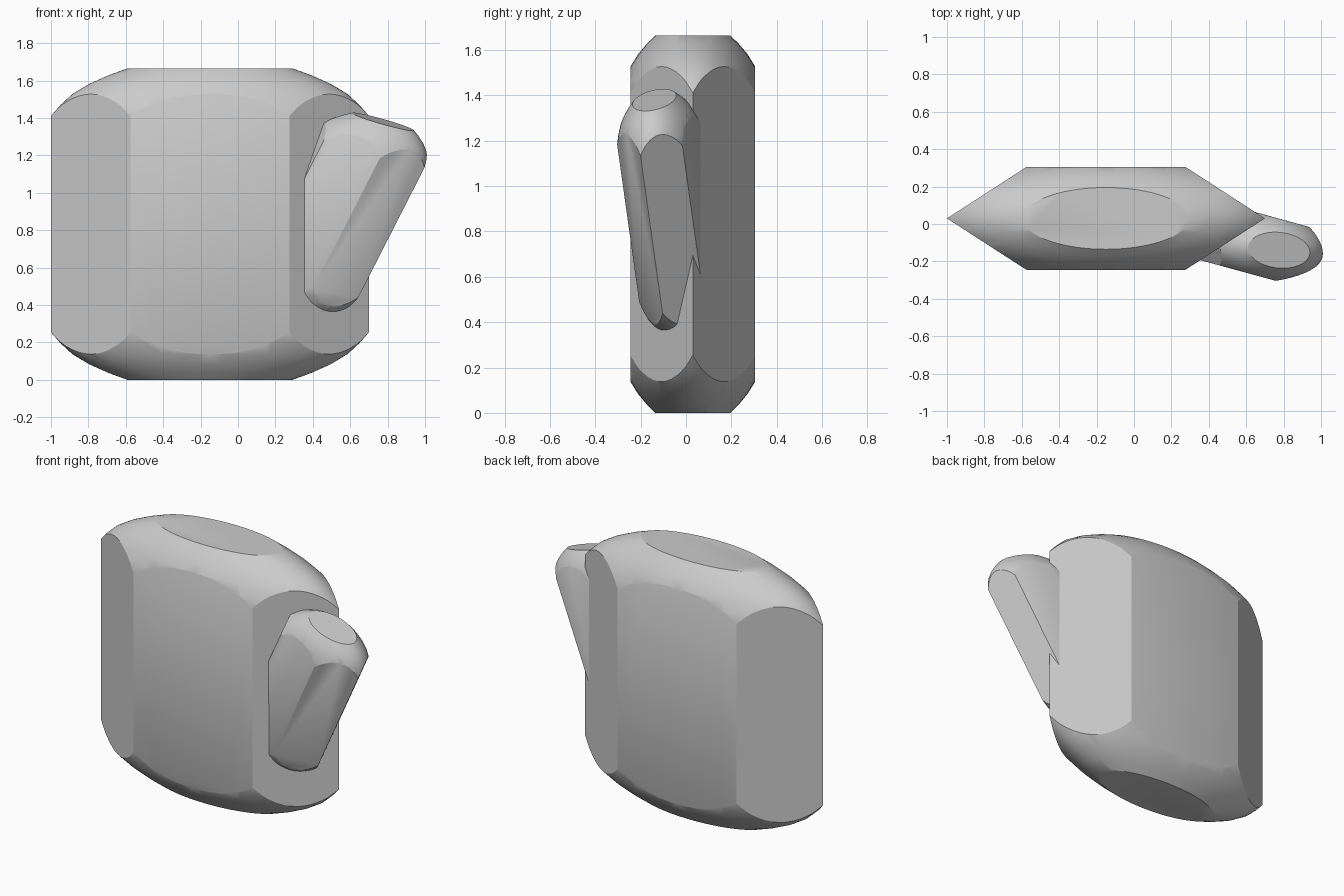
import bpy, bmesh
from math import pi, sin, cos, sqrt, radians
from mathutils import Vector, Matrix

cube = bpy.data.objects.get("Cube")
if cube:
    bpy.data.objects.remove(cube, do_unlink=True)

grey = bpy.data.materials.new("plain_grey")
grey.use_nodes = True
COLOUR = (0.6, 0.6, 0.6, 1)
grey.diffuse_color = COLOUR
grey.node_tree.nodes["Principled BSDF"].inputs["Base Color"].default_value = COLOUR

# Upper half of the dome profile (radius, height); the lower half mirrors it
DOME = [(0, 1), (.52, 1), (.64, .955), (.76, .9), (.866, .835),
        (.94, .765), (1, .695), (1.07, .6)]


def sliced_dome_points():
    """Points of a turned, domed barrel with six flat sides sliced off."""
    bm = bmesh.new()
    points = DOME + [(r, -z) for r, z in reversed(DOME)]
    verts = [bm.verts.new((r, 0, z)) for r, z in points]
    edges = [bm.edges.new(pair) for pair in zip(verts, verts[1:])]
    bmesh.ops.spin(bm, geom=verts + edges, cent=(0, 0, 0), axis=(0, 0, 1),
                   angle=2 * pi, steps=72, use_merge=False)
    bmesh.ops.remove_doubles(bm, verts=bm.verts, dist=1e-4)
    for i in range(6):
        a = pi / 6 + i * pi / 3
        normal = Vector((cos(a), sin(a), 0))
        bmesh.ops.bisect_plane(
            bm, geom=bm.verts[:] + bm.edges[:] + bm.faces[:], dist=1e-6,
            plane_co=normal * sqrt(3) / 2, plane_no=normal, clear_outer=True)
    coords = [v.co.copy() for v in bm.verts]
    bm.free()
    return coords


def domed_hex(name, centre, corner, next_corner, axis):
    """Six-sided prism with domed ends, skewed to the given corners and axis."""
    # Close the sliced barrel; the shape is convex
    bm = bmesh.new()
    for co in sliced_dome_points():
        bm.verts.new(co)
    bmesh.ops.remove_doubles(bm, verts=bm.verts, dist=1e-4)
    hull = bmesh.ops.convex_hull(bm, input=bm.verts[:])
    spare = {g for g in hull["geom_interior"] if isinstance(g, bmesh.types.BMVert)}
    bmesh.ops.delete(bm, geom=list(spare), context="VERTS")
    bmesh.ops.dissolve_limit(bm, angle_limit=radians(.2), verts=bm.verts, edges=bm.edges)
    # Skew into place
    u = Vector(corner)
    v = (Vector(next_corner) - u / 2) / (sqrt(3) / 2)
    frame = Matrix((u, v, Vector(axis))).transposed().to_4x4()
    bm.transform(Matrix.Translation(centre) @ frame)
    bmesh.ops.recalc_face_normals(bm, faces=bm.faces)
    mesh = bpy.data.meshes.new(name)
    bm.to_mesh(mesh)
    bm.free()
    mesh.materials.append(grey)
    obj = bpy.data.objects.new(name, mesh)
    bpy.context.collection.objects.link(obj)
    bpy.ops.object.select_all(action="DESELECT")
    obj.select_set(True)
    bpy.context.view_layer.objects.active = obj
    bpy.ops.object.shade_smooth_by_angle(angle=radians(25))


# Large upright body, flattened front to back
domed_hex("body", (-.15, .03, .8325), (.85, 0, 0), (.425, .275, 0), (0, 0, .8325))


# Small leaning arm whose end caps tilt along a shared plane
def tilted(x, y):
    return (x, y, -.27 * x + .15 * y)


domed_hex("leaning_arm", (.52, -.07, .88), tilted(.06, -.185), tilted(.3, -.082),
          (.255, -.07, .5))
